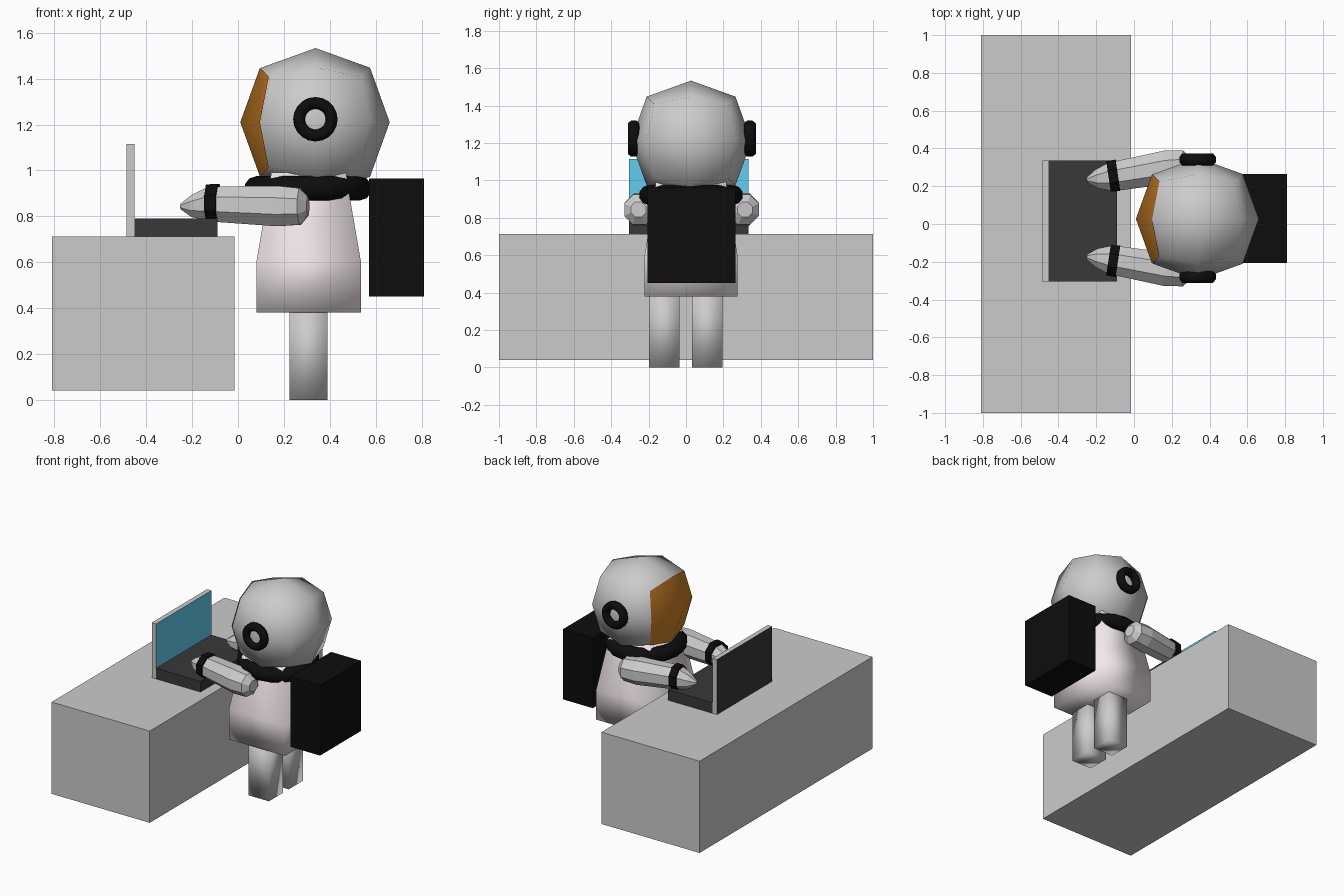
import bpy, bmesh, math
from mathutils import Vector, Matrix

if "Cube" in bpy.data.objects:
    bpy.data.objects.remove(bpy.data.objects["Cube"])

CY = 0.027  # symmetry plane of the figure


def mat(name, rgb):
    m = bpy.data.materials.new(name)
    m.diffuse_color = (*rgb, 1)
    m.use_nodes = True
    m.node_tree.nodes["Principled BSDF"].inputs["Base Color"].default_value = m.diffuse_color
    return m


BLACK = mat("black", (0.004, 0.004, 0.004))
DARK = mat("dark_grey", (0.04, 0.04, 0.04))
TEAL = mat("teal", (0.12, 0.62, 0.85))
AMBER = mat("amber", (0.6, 0.21, 0.02))
SUIT = mat("suit_white", (0.9, 0.82, 0.84))


def finish(bm, name, mats=(), smooth=False):
    bmesh.ops.recalc_face_normals(bm, faces=bm.faces)
    for f in bm.faces:
        f.smooth = smooth
    me = bpy.data.meshes.new(name)
    bm.to_mesh(me)
    bm.free()
    for m in mats:
        me.materials.append(m)
    ob = bpy.data.objects.new(name, me)
    bpy.context.collection.objects.link(ob)
    return ob


def box(name, lo, hi, mats=(), smooth=False):
    bm = bmesh.new()
    bmesh.ops.create_cube(bm, size=1)
    lo, hi = Vector(lo), Vector(hi)
    for v in bm.verts:
        v.co = Vector((lo[i] + (v.co[i] + 0.5) * (hi[i] - lo[i]) for i in range(3)))
    return finish(bm, name, mats, smooth)


def loft(name, loops, mats=(), smooth=False):
    """Skin a list of equal-length point loops, with capped ends."""
    bm = bmesh.new()
    rings = [[bm.verts.new(p) for p in loop] for loop in loops]
    n = len(rings[0])
    for a, b in zip(rings, rings[1:]):
        for i in range(n):
            j = (i + 1) % n
            bm.faces.new((a[i], a[j], b[j], b[i]))
    bm.faces.new(rings[0])
    bm.faces.new(rings[-1])
    return finish(bm, name, mats, smooth)


def torus(name, loc, major, minor, segs, sides, turn=0, stretch=1.0, mats=()):
    bm = bmesh.new()
    rot = Matrix.Translation(loc) @ Matrix.Rotation(turn, 4, 'X')
    grid = []
    for i in range(segs):
        a = math.tau * i / segs
        row = []
        for k in range(sides):
            b = math.tau * (k + 0.5) / sides
            r = major + minor * math.cos(b)
            p = Vector((r * math.cos(a), r * math.sin(a), minor * stretch * math.sin(b)))
            row.append(bm.verts.new(rot @ p))
        grid.append(row)
    for i in range(segs):
        for k in range(sides):
            a, b = grid[i], grid[(i + 1) % segs]
            m = (k + 1) % sides
            bm.faces.new((a[k], b[k], b[m], a[m]))
    return finish(bm, name, mats, True)


def ball(name, centre, radius, keep=None, mats=()):
    """Rounded cube: each cube face is four quads."""
    bm = bmesh.new()
    bmesh.ops.create_cube(bm, size=2)
    bmesh.ops.subdivide_edges(bm, edges=bm.edges[:], cuts=1, use_grid_fill=True)
    if keep:
        bmesh.ops.delete(bm, geom=[f for f in bm.faces if not keep(f.calc_center_median())],
                         context='FACES')
    scale = {1: 1.0, 2: 0.735, 3: 0.615}
    for v in bm.verts:
        k = sum(abs(c) > 0.5 for c in v.co)
        v.co = Vector(centre) + v.co * scale[k] * radius
    return finish(bm, name, mats, True)


# Desk and laptop
box("desk", (-0.81, -1, 0.04), (-0.015, 1, 0.712))
box("laptop_base", (-0.45, -0.305, 0.712), (-0.09, 0.335, 0.79), [DARK])
grey = mat("casing_grey", (0.8, 0.8, 0.8))
screen = box("laptop_screen", (-0.485, -0.305, 0.712), (-0.45, 0.335, 1.115), [grey, TEAL, DARK])
for p in screen.data.polygons:
    if abs(p.normal.x) > 0.9:
        p.material_index = 1 if p.normal.x > 0 else 2

# Head and visor
ball("helmet", (0.338, CY, 1.21), 0.323)
visor = ball("visor", (0.336, CY, 1.21), 0.323, lambda c: c.x < -0.9, [AMBER])
visor.location.x = -0.003

# Torso: square section tapering above the hips
rings = [(0.38, 0.228, 0.248), (0.60, 0.228, 0.248), (0.89, 0.178, 0.202), (0.99, 0.163, 0.188)]
loft("torso", [[(0.308 + sx * hx, CY + sy * hy, z)
                for sx, sy in ((-1, -1), (1, -1), (1, 1), (-1, 1))]
               for z, hx, hy in rings], [SUIT], True)
torus("collar", (0.305, CY, 0.922), 0.225, 0.053, 16, 10, mats=[BLACK])
box("backpack", (0.57, -0.207, 0.45), (0.81, 0.264, 0.965), [BLACK])


def arm_ring(s, x, y, z, r):
    # octagon across the arm, leaning with the arm's direction
    pts = []
    for k in range(8):
        a = math.tau * (k + 0.5) / 8
        dy = r * math.cos(a) / math.cos(math.pi / 8)
        dz = r * math.sin(a) / math.cos(math.pi / 8)
        pts.append((x - 0.15 * dy, 0.03 + s * (y + dy), z + dz))
    return pts


# Paired parts: arms, cuffs, ear pads, legs
ARM = [(-0.25, 0.203, 0.843, 0.012), (-0.20, 0.208, 0.845, 0.048), (-0.14, 0.217, 0.852, 0.07),
       (-0.07, 0.228, 0.852, 0.078), (0.17, 0.27, 0.845, 0.088), (0.27, 0.28, 0.843, 0.08),
       (0.305, 0.285, 0.843, 0.04)]
CUFF = [(-0.135, 0.222, 0.858, 0.081), (-0.085, 0.228, 0.858, 0.083)]
for s, side in ((-1, "right"), (1, "left")):
    loft("arm_" + side, [arm_ring(s, *r) for r in ARM])
    loft("cuff_" + side, [arm_ring(s, *r) for r in CUFF], [BLACK])
    torus("ear_pad_" + side, (0.337, 0.031 + s * 0.31, 1.223), 0.071, 0.028, 20, 8,
          math.pi / 2, 1.25, [BLACK])
    y = s * 0.115 - 0.002
    box("leg_" + side, (0.225, y - 0.082, 0), (0.39, y + 0.082, 0.42), smooth=True)
